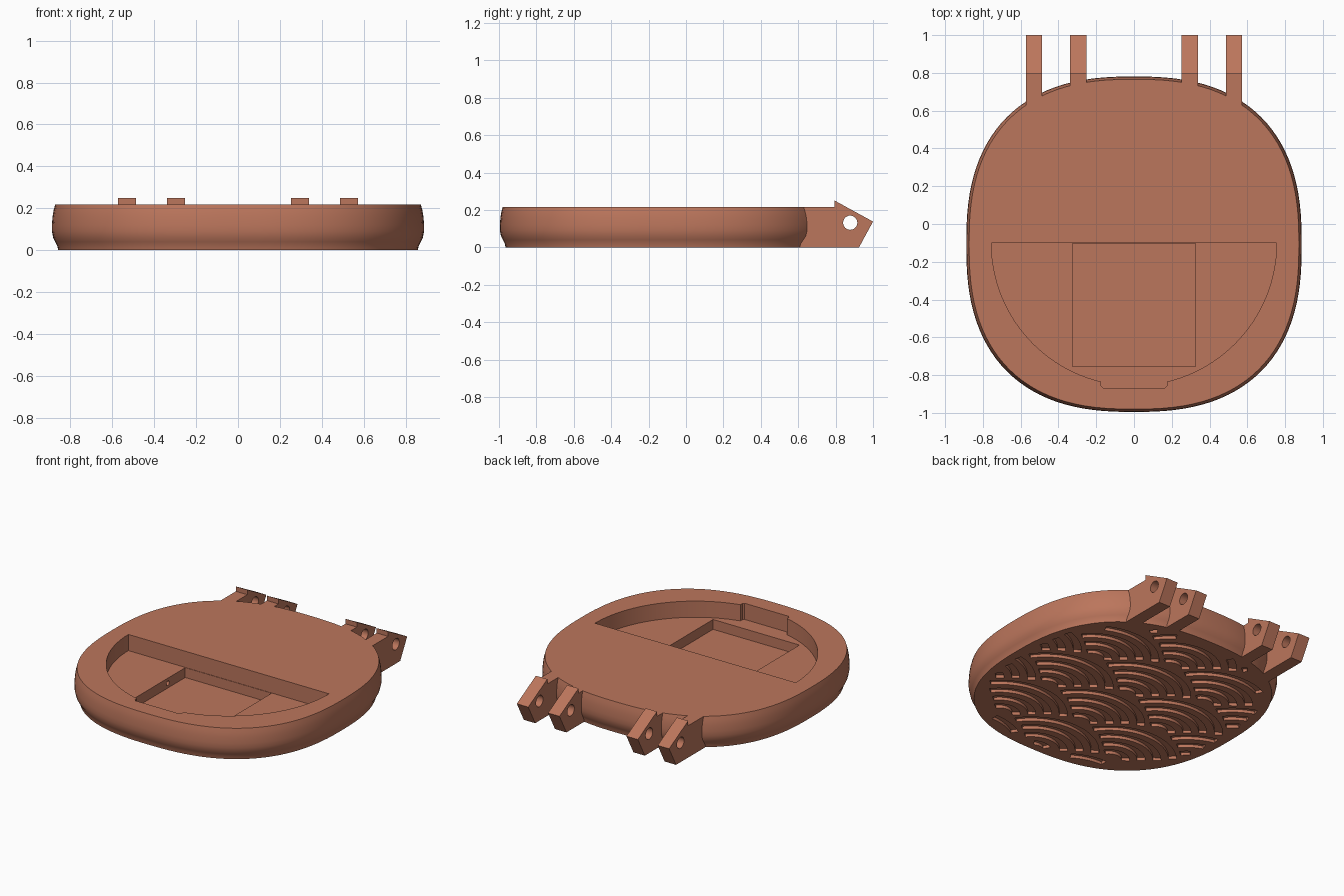
import bpy, bmesh, math
from mathutils import Vector

if "Cube" in bpy.data.objects:
    bpy.data.objects.remove(bpy.data.objects["Cube"])

CY = -0.107        # centre of the rounded tray along y
A, POW = 0.888, 2.5

clay = bpy.data.materials.new("terracotta")
clay.diffuse_color = (0.50, 0.180, 0.107, 1)
clay.use_nodes = True
clay.node_tree.nodes["Principled BSDF"].inputs["Base Color"].default_value = clay.diffuse_color


def finish(name, bm):
    bmesh.ops.recalc_face_normals(bm, faces=bm.faces)
    me = bpy.data.meshes.new(name)
    bm.to_mesh(me)
    bm.free()
    me.materials.append(clay)
    ob = bpy.data.objects.new(name, me)
    bpy.context.collection.objects.link(ob)
    return ob


def add_prism(bm, pts, lo, hi, axis="z"):
    """Extrude a 2D outline along z, or a (y, z) outline along x."""
    place = (lambda p, h: (p[0], p[1], h)) if axis == "z" else (lambda p, h: (h, p[0], p[1]))
    low = [bm.verts.new(place(p, lo)) for p in pts]
    high = [bm.verts.new(place(p, hi)) for p in pts]
    bm.faces.new(low[::-1])
    bm.faces.new(high)
    n = len(pts)
    for i in range(n):
        j = (i + 1) % n
        bm.faces.new((low[i], low[j], high[j], high[i]))


def prism(name, pts, lo, hi, axis="z"):
    bm = bmesh.new()
    add_prism(bm, pts, lo, hi, axis)
    return finish(name, bm)


def circle(cx, cy, r, n):
    return [(cx + r * math.cos(2 * math.pi * i / n), cy + r * math.sin(2 * math.pi * i / n))
            for i in range(n)]


def boolean(target, tool, op):
    tool.hide_render = True
    mod = target.modifiers.new(tool.name, "BOOLEAN")
    mod.object, mod.operation, mod.solver = tool, op, "EXACT"
    bpy.context.view_layer.objects.active = target
    bpy.ops.object.modifier_apply(modifier=mod.name)
    bpy.data.objects.remove(tool, do_unlink=True)


def outline(radius, n=112):
    pts = []
    for i in range(n):
        t = 2 * math.pi * i / n
        c, s = math.cos(t), math.sin(t)
        pts.append((radius * math.copysign(abs(c) ** (2 / POW), c),
                    CY + radius * math.copysign(abs(s) ** (2 / POW), s)))
    return pts


# Tray body: stacked squircle rings following the bulging side profile
profile = [(0, -.030), (.02, -.026), (.04, -.016), (.06, -.006), (.09, 0),
           (.12, 0), (.16, -.003), (.19, -.008), (.217, -.015)]
bm = bmesh.new()
rings = [[bm.verts.new((x, y, z)) for x, y in outline(A + off)] for z, off in profile]
for r0, r1 in zip(rings, rings[1:]):
    for i in range(len(r0)):
        j = (i + 1) % len(r0)
        bm.faces.new((r0[i], r0[j], r1[j], r1[i]))
bm.faces.new(rings[0][::-1])
bm.faces.new(rings[-1])
tray = finish("tray", bm)

# Four hinge lugs at the back
for side in (-1, 1):
    for centre, start in ((0.295, 0.69), (0.53, 0.60)):
        lug = [(start, 0), (0.925, 0), (1.0, 0.138), (0.795, 0.25), (0.795, 0.217), (start, 0.217)]
        x = side * centre
        boolean(tray, prism("hinge_lug", lug, x - 0.043, x + 0.043, "x"), "UNION")

# Pin hole through all lugs
boolean(tray, prism("pin_hole", circle(0.878, 0.132, 0.038, 32), -0.8, 0.8, "x"), "DIFFERENCE")

# Half-round pocket with a small finger notch at the front
R = 0.755
tab = 0.175
arc = [(R * math.cos(a), -0.1 - R * math.sin(a))
       for a in (math.pi * i / 64 for i in range(65))]
edge = -0.1 - math.sqrt(R * R - tab * tab)
notch = [(tab, edge), (tab, -0.855), (tab - .01, -0.867),
         (-tab + .01, -0.867), (-tab, -0.855), (-tab, edge)]
shape = [p for p in arc if p[0] > tab + .005] + notch + [p for p in arc if p[0] < -tab - .005]
boolean(tray, prism("half_round_pocket", shape, 0.107, 0.4), "DIFFERENCE")

# Deeper square well inside the pocket, with a tiny hole in its left wall
well = [(-.325, -.755), (.325, -.755), (.325, -.103), (-.325, -.103)]
boolean(tray, prism("square_well", well, 0.04, 0.16), "DIFFERENCE")
boolean(tray, prism("wall_hole", circle(-0.29, 0.073, 0.016, 16), -0.38, -0.30, "x"), "DIFFERENCE")

# Overlapping wave scales engraved in the underside
S = 0.44            # scale radius
DEPTH = 0.02
LIMIT = A - 0.075


def free(p, c):
    """True inside the margin and not covered by a scale of the rows in front."""
    if (abs(p.x) / LIMIT) ** POW + (abs(p.y - CY) / LIMIT) ** POW > 1:
        return False
    covers = ((-1, -.5), (1, -.5), (0, -1), (-1, -1.5), (1, -1.5))
    return all((p - c - Vector(k) * S).length > S * 1.01 for k in covers)


bm = bmesh.new()
STEPS = 90
for row in range(-6, 7):
    for col in range(-3, 4):
        c = Vector(((2 * col + row % 2) * S, CY + row * S / 2))
        for outer in (0.95, 0.73, 0.51, 0.29):
            ro, ri = outer * S, (outer - 0.11) * S
            run = []
            for i in range(STEPS + 1):
                a = math.radians(-45 + 270 * i / STEPS)
                d = Vector((math.cos(a), math.sin(a)))
                ok = free(c + d * ro, c) and free(c + d * ri, c)
                if ok:
                    run.append(d)
                if (not ok or i == STEPS) and run:
                    if len(run) > 2:
                        pts = [c + k * ro for k in run] + [c + k * ri for k in reversed(run)]
                        add_prism(bm, pts, -0.05, DEPTH)
                    run = []
boolean(tray, finish("wave_grooves", bm), "DIFFERENCE")

# Smooth rounded sides, crisp cut edges
bpy.ops.object.select_all(action="DESELECT")
tray.select_set(True)
bpy.context.view_layer.objects.active = tray
bpy.ops.object.shade_smooth_by_angle(angle=math.radians(30))
